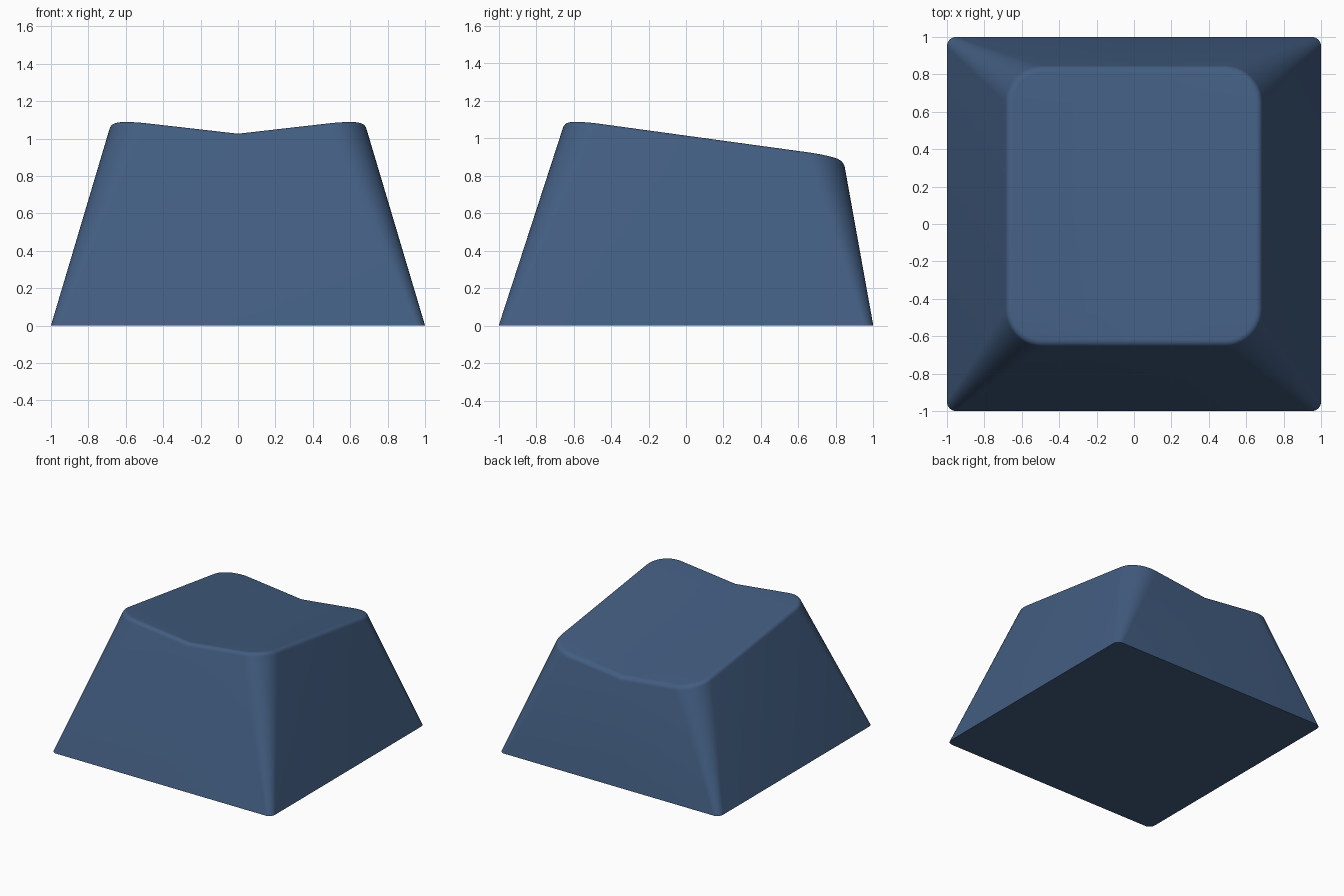
import bpy, bmesh
from math import cos, sin, pi, radians

if "Cube" in bpy.data.objects:
    bpy.data.objects.remove(bpy.data.objects["Cube"])

N = 10  # segments per rounded corner


def half_outline(w, y0, y1, r):
    """Right half of a rounded rectangle, front centre to back centre."""
    pts = [(0, y0)]
    for cy, start in ((y0 + r, -pi / 2), (y1 - r, 0)):
        for i in range(N + 1):
            a = start + pi / 2 * i / N
            pts.append((w - r + r * cos(a), cy + r * sin(a)))
    return pts + [(0, y1)]


def dish(x, y):
    """Height of the tilted, V-shaped top."""
    return 0.941 + 0.114 * abs(x) - 0.137 * y


bm = bmesh.new()


def ring(half, height):
    pts = half + [(-x, y) for x, y in half[-2:0:-1]]
    return [bm.verts.new((x, y, height(x, y))) for x, y in pts]


# base ring, then rounded rim rings
rings = [ring(half_outline(1, -1, 1, 0.05), lambda x, y: 0)]
R = 0.04
for k in range(6):
    a = radians(14 + 76 * k / 5)
    d, drop = R * (1 - cos(a)), R * (1 - sin(a))
    half = half_outline(0.688 - d, -0.658 + d, 0.848 - d, 0.2 - d)
    rings.append(ring(half, lambda x, y: dish(x, y) - drop))

for lo, hi in zip(rings, rings[1:]):
    n = len(lo)
    for i in range(n):
        j = (i + 1) % n
        bm.faces.new((lo[i], lo[j], hi[j], hi[i]))

# flat underside
bm.faces.new(rings[0][::-1])

# dished top: strips from both sides meeting on a centre line
top = rings[-1]
n = len(top)
m = n // 2
centre = [top[0]]
for i in range(1, m):
    y = top[i].co.y
    centre.append(bm.verts.new((0, y, dish(0, y))))
centre.append(top[m])
for side in (top[:m + 1], [top[0]] + top[:m - 1:-1]):
    for i in range(m):
        loop = []
        for v in (centre[i], side[i], side[i + 1], centre[i + 1]):
            if v not in loop:
                loop.append(v)
        if len(loop) > 2:
            bm.faces.new(loop)

bmesh.ops.remove_doubles(bm, verts=bm.verts, dist=1e-5)
bmesh.ops.recalc_face_normals(bm, faces=bm.faces)

mesh = bpy.data.meshes.new("keycap")
bm.to_mesh(mesh)
bm.free()
keycap = bpy.data.objects.new("keycap", mesh)
bpy.context.collection.objects.link(keycap)

mat = bpy.data.materials.new("blue_plastic")
mat.diffuse_color = (0.055, 0.11, 0.22, 1)
mat.use_nodes = True
mat.node_tree.nodes["Principled BSDF"].inputs["Base Color"].default_value = mat.diffuse_color
mesh.materials.append(mat)

bpy.context.view_layer.objects.active = keycap
keycap.select_set(True)
bpy.ops.object.shade_smooth_by_angle(angle=radians(40))
